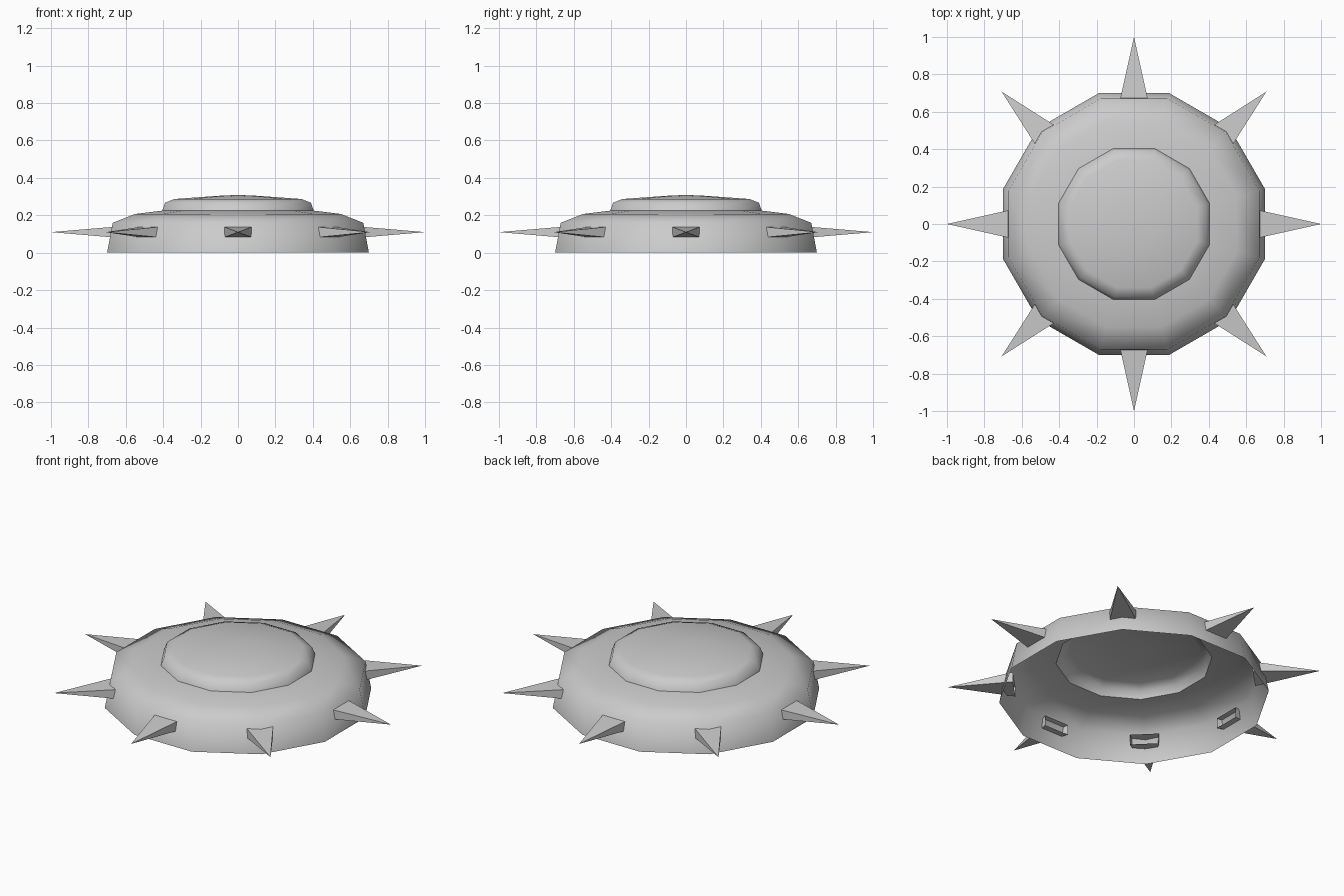
import bpy, bmesh, math
from mathutils import Matrix, Vector

if "Cube" in bpy.data.objects:
    bpy.data.objects.remove(bpy.data.objects["Cube"])

SIDES = 12
grey = bpy.data.materials.new("plain grey")
grey.diffuse_color = (0.6, 0.6, 0.6, 1)
grey.use_nodes = True
grey.node_tree.nodes["Principled BSDF"].inputs["Base Color"].default_value = grey.diffuse_color


def finish(bm, name, angle):
    mesh = bpy.data.meshes.new(name)
    bm.to_mesh(mesh)
    bm.free()
    mesh.materials.append(grey)
    obj = bpy.data.objects.new(name, mesh)
    bpy.context.collection.objects.link(obj)
    bpy.ops.object.select_all(action='DESELECT')
    obj.select_set(True)
    bpy.context.view_layer.objects.active = obj
    bpy.ops.object.shade_smooth_by_angle(angle=math.radians(angle))
    return obj


def lathe(name, profile, angle):
    """Twelve-sided open surface; profile is (flat-to-centre distance, z)."""
    bm = bmesh.new()
    rings = []
    for dist, z in profile:
        r = dist / math.cos(math.pi / SIDES)
        if r == 0:
            rings.append([bm.verts.new((0, 0, z))] * SIDES)
            continue
        rings.append([bm.verts.new((r * math.cos(a), r * math.sin(a), z))
                      for a in [(i + 0.5) * math.tau / SIDES for i in range(SIDES)]])
    for low, high in zip(rings, rings[1:]):
        for i in range(SIDES):
            j = (i + 1) % SIDES
            corners = [low[i], low[j], high[j], high[i]]
            bm.faces.new(list(dict.fromkeys(corners)))
    return finish(bm, name, angle)


# Hollow lower shell, open underneath and at its crown
lathe("shell", [(0.70, 0), (0.67, 0.16), (0.55, 0.207), (0.405, 0.225)], 60)

# Shallow raised cap over the crown opening
lathe("cap", [(0.405, 0.225), (0.39, 0.267), (0.34, 0.287), (0.11, 0.304), (0, 0.309)], 60)

# Eight flat four-sided spikes, open at the base inside the shell
for k in range(8):
    bm = bmesh.new()
    base = [bm.verts.new((0.645, y, 0.11 + z))
            for y, z in ((-0.079, -0.03), (0.079, -0.03), (0.079, 0.03), (-0.079, 0.03))]
    tip = bm.verts.new((1.0, 0, 0.11))
    for i in range(4):
        bm.faces.new((base[i], base[(i + 1) % 4], tip))
    bm.transform(Matrix.Rotation(k * math.tau / 8, 4, 'Z'))
    finish(bm, f"spike_{k + 1}", 60)
